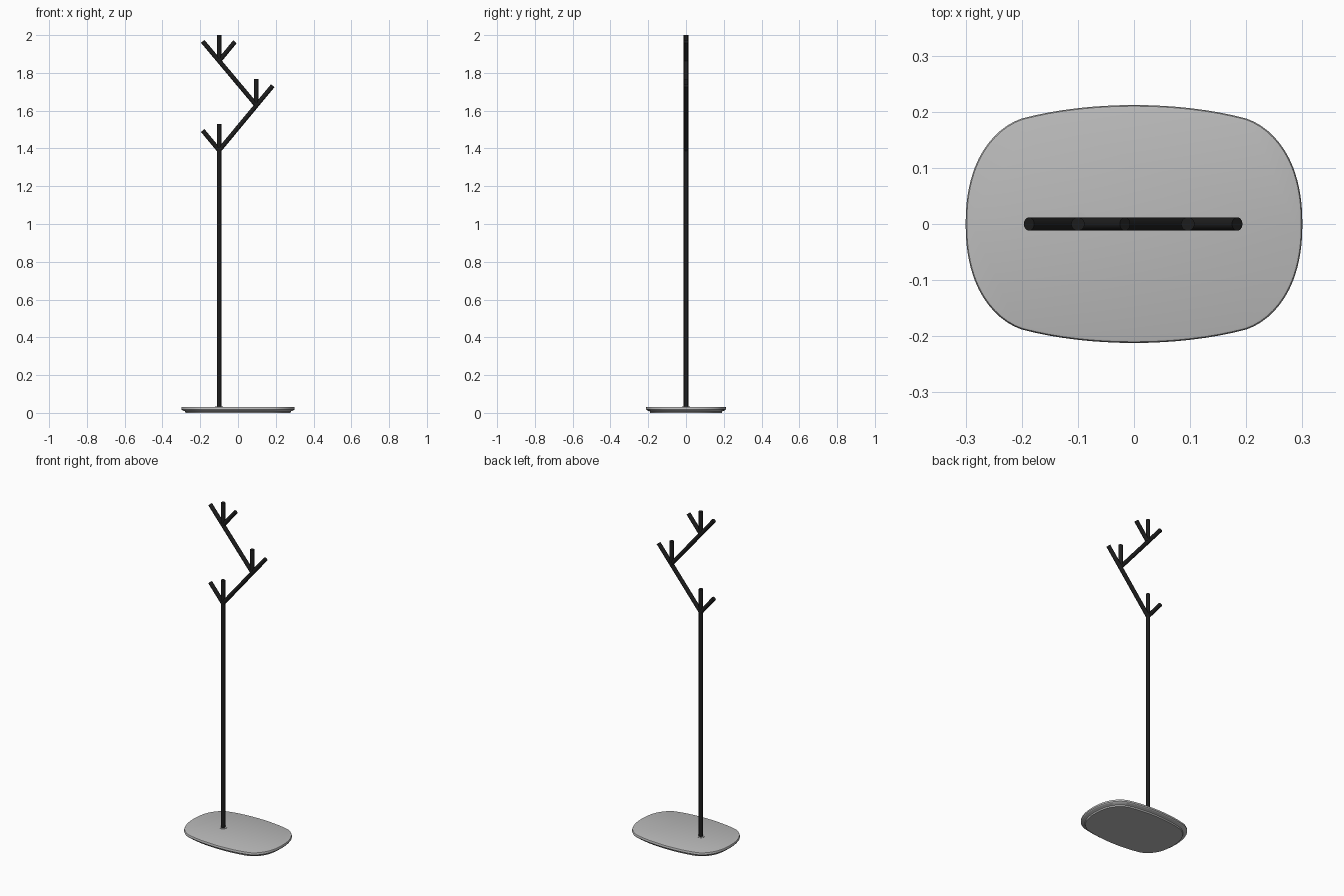
import bpy, bmesh
from mathutils import Vector
from mathutils.geometry import interpolate_bezier

cube = bpy.data.objects.get("Cube")
if cube:
    bpy.data.objects.remove(cube, do_unlink=True)


def material(name, rgb, rough):
    m = bpy.data.materials.new(name)
    m.use_nodes = True
    m.diffuse_color = (*rgb, 1)
    bsdf = m.node_tree.nodes["Principled BSDF"]
    bsdf.inputs["Base Color"].default_value = (*rgb, 1)
    bsdf.inputs["Roughness"].default_value = rough
    return m


BLACK = material("matte_black", (0.012, 0.012, 0.012), 0.5)
GREY = material("light_grey", (0.5, 0.5, 0.5), 0.5)
RADIUS = 0.012


def finish(name, bm, mat):
    bmesh.ops.recalc_face_normals(bm, faces=bm.faces)
    mesh = bpy.data.meshes.new(name)
    bm.to_mesh(mesh)
    bm.free()
    mesh.materials.append(mat)
    obj = bpy.data.objects.new(name, mesh)
    bpy.context.collection.objects.link(obj)
    bpy.ops.object.select_all(action="DESELECT")
    obj.select_set(True)
    bpy.context.view_layer.objects.active = obj
    bpy.ops.object.shade_smooth_by_angle()
    return obj


def rod(name, start, end, radius=RADIUS, mat=BLACK):
    """Round bar between two (x, z) points in the y = 0 plane."""
    a, b = (Vector((p[0], 0, p[1])) for p in (start, end))
    bm = bmesh.new()
    bmesh.ops.create_cone(bm, cap_ends=True, segments=24, radius1=radius,
                          radius2=radius, depth=(b - a).length)
    obj = finish(name, bm, mat)
    obj.location = (a + b) / 2
    obj.rotation_mode = "QUATERNION"
    obj.rotation_quaternion = (b - a).to_track_quat("Z", "Y")
    return obj


# Base plate: one quarter of the outline, mirrored round
def arc(*pts):
    return interpolate_bezier(*(Vector((*p, 0)) for p in pts), 9)[:-1]


quarter = (arc((0.30, 0), (0.30, 0.04), (0.295, 0.07), (0.284, 0.10))
           + arc((0.284, 0.10), (0.268, 0.142), (0.237, 0.176), (0.20, 0.188))
           + arc((0.20, 0.188), (0.14, 0.204), (0.07, 0.212), (0, 0.212)))
half = quarter + [Vector((0, 0.212, 0))] + [Vector((-p.x, p.y, 0)) for p in quarter[::-1]]
outline = half + [Vector((p.x, -p.y, 0)) for p in half[-2:0:-1]]

bm = bmesh.new()
rings = []
for z, inset in ((0, 0.022), (0.008, 0.020), (0.015, 0.003), (0.019, 0),
                 (0.027, 0), (0.031, 0.002), (0.032, 0.005)):
    sx, sy = 1 - inset / 0.30, 1 - inset / 0.212
    rings.append([bm.verts.new((p.x * sx, p.y * sy, z)) for p in outline])
for low, high in zip(rings, rings[1:]):
    for i in range(len(low)):
        bm.faces.new((low[i - 1], low[i], high[i], high[i - 1]))
bm.faces.new(rings[0][::-1])
bm.faces.new(rings[-1])
finish("base_plate", bm, GREY)

# Pole and its collar
lower, middle, upper = (-0.1, 1.39), (0.096, 1.63), (-0.1, 1.863)
rod("pole_collar", (-0.1, 0.025), (-0.1, 0.034), 0.021, GREY)
rod("pole", (-0.1, 0.02), (-0.1, 1.53))

# Zigzag branches, each running on past its joint as a hook
rod("lower_branch", lower, (0.184, 1.732))
rod("upper_branch", middle, (-0.187, 1.967))

# Remaining hooks
rod("lower_side_hook", lower, (-0.187, 1.495))
rod("middle_upright_hook", middle, (0.096, 1.768))
rod("top_upright_hook", upper, (-0.1, 2.0))
rod("top_side_hook", upper, (-0.016, 1.965))
